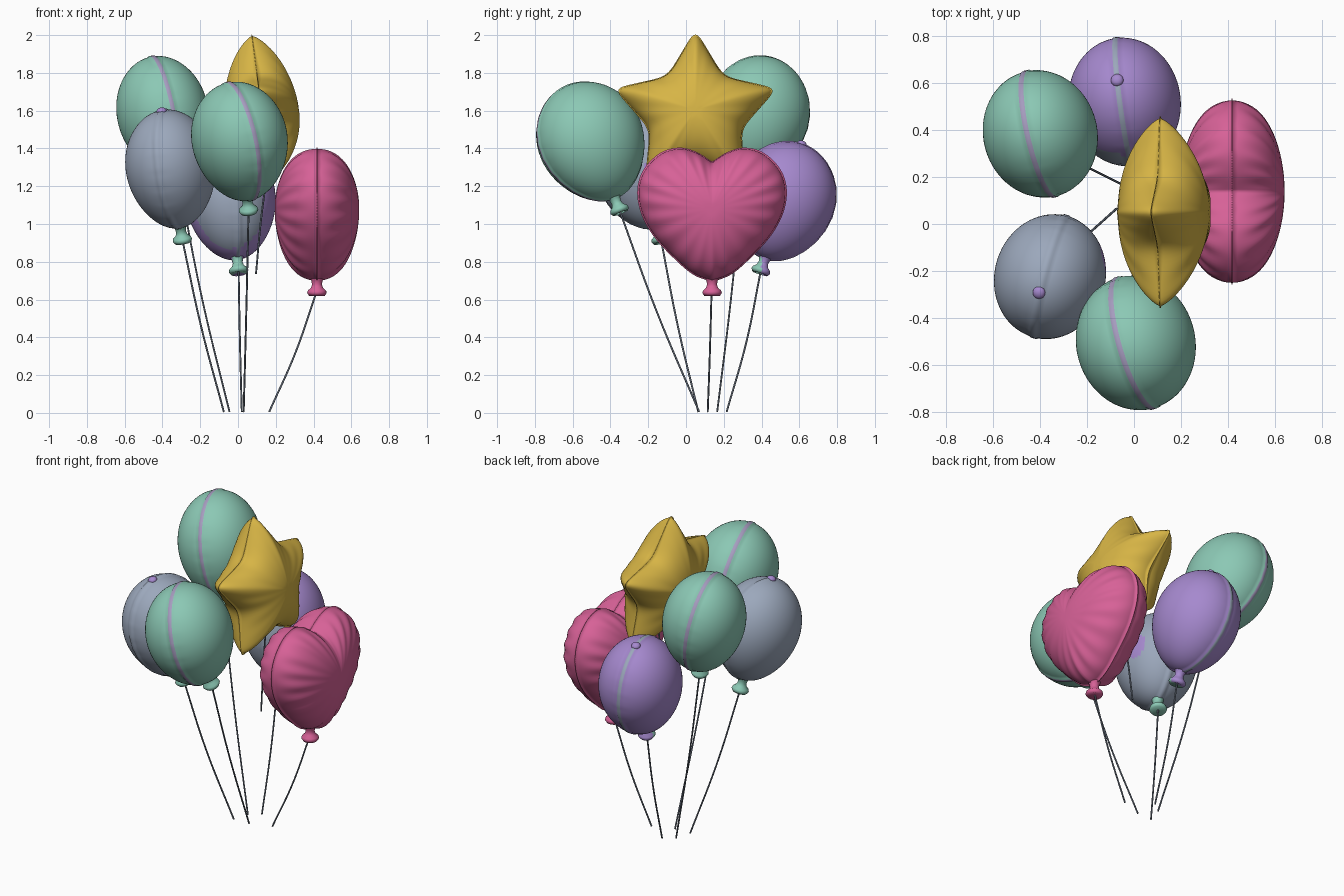
import bpy, bmesh, math
from mathutils import Vector, Matrix

if "Cube" in bpy.data.objects:
    bpy.data.objects.remove(bpy.data.objects["Cube"])


def mat(name, rgb):
    m = bpy.data.materials.new(name)
    m.diffuse_color = (*rgb, 1)
    m.use_nodes = True
    m.node_tree.nodes["Principled BSDF"].inputs["Base Color"].default_value = m.diffuse_color
    return m


GREEN = mat("mint green", (0.26, 0.58, 0.46))
PURPLE = mat("violet", (0.38, 0.25, 0.62))
GRAY = mat("blue gray", (0.33, 0.39, 0.50))
GOLD = mat("gold", (0.68, 0.46, 0.06))
PINK = mat("pink", (0.68, 0.12, 0.31))
LILAC = mat("pale lilac", (0.38, 0.33, 0.52))
STRING = mat("slate string", (0.15, 0.18, 0.23))


def finish(name, bm, mats):
    bmesh.ops.recalc_face_normals(bm, faces=bm.faces)
    for f in bm.faces:
        f.smooth = True
    me = bpy.data.meshes.new(name)
    bm.to_mesh(me)
    bm.free()
    for m in mats:
        me.materials.append(m)
    ob = bpy.data.objects.new(name, me)
    bpy.context.collection.objects.link(ob)
    return ob


def skin(bm, rings, start=None, end=None):
    """Join closed rings of points into a surface, with optional end points."""
    vr = [[bm.verts.new(p) for p in r] for r in rings]
    n = len(vr[0])
    for a, b in zip(vr, vr[1:]):
        for i in range(n):
            j = (i + 1) % n
            bm.faces.new((a[i], a[j], b[j], b[i]))
    for pole, ring in ((start, vr[0]), (end, vr[-1])):
        if pole is not None:
            v = bm.verts.new(pole)
            for i in range(n):
                bm.faces.new((v, ring[i], ring[(i + 1) % n]))


def frame(origin, v, w):
    """Matrix with z along w and y as near to v as possible."""
    w = Vector(w).normalized()
    v = Vector(v)
    v = (v - w * v.dot(w)).normalized()
    m = Matrix((v.cross(w), v, w)).transposed().to_4x4()
    m.translation = origin
    return m


KNOT = [(0.045, 0.05), (0.03, 0.02), (0.026, 0.0), (0.032, -0.018), (0.048, -0.032),
        (0.052, -0.045), (0.042, -0.06)]


def knot(name, m, z, mats, split=False):
    bm = bmesh.new()
    rings = [[m @ Vector((r * math.cos(t * math.pi / 12), r * math.sin(t * math.pi / 12), z + h))
              for t in range(24)] for r, h in KNOT]
    skin(bm, rings, end=m @ Vector((0, 0, z - 0.05)))
    if split:                       # front half in the second colour
        for f in bm.faces:
            c = f.calc_center_median() - m @ Vector((0, 0, z))
            f.material_index = int(c.y < -0.008)
    finish(name, bm, mats)


def string(name, pts):
    cu = bpy.data.curves.new(name, 'CURVE')
    cu.dimensions = '3D'
    cu.bevel_depth = 0.005
    cu.bevel_resolution = 2
    cu.use_fill_caps = True
    sp = cu.splines.new('BEZIER')
    sp.bezier_points.add(len(pts) - 1)
    for b, p in zip(sp.bezier_points, pts):
        b.co = p
        b.handle_left_type = b.handle_right_type = 'AUTO'
    cu.materials.append(STRING)
    ob = bpy.data.objects.new(name, cu)
    bpy.context.collection.objects.link(ob)


def hang(name, top, foot, bow=0.015):
    top, foot = Vector(top), Vector(foot)
    out = Vector((top.x - foot.x, top.y - foot.y, 0)).normalized()
    string(name, [top, (top + foot) / 2 + out * bow, foot])


def round_balloon(name, centre, knot_pos, seam_dir, size, body, seam, knot_mats, foot,
                  patch=None, dot=None):
    c, k = Vector(centre), Vector(knot_pos)
    m = frame(c, seam_dir, c - k)
    a, b, h = size
    # rings run from side to side so the thin seam is one band of faces
    lats = [-90 + 90 * i / 22 for i in range(1, 22)] + [-2.6, 2.6] + [90 * i / 22 for i in range(1, 22)]

    def point(lat, t):
        cl = math.cos(math.radians(lat))
        s = cl * math.sin(t)
        taper = 1 + 0.07 * s - 0.05 * s * s
        puff = 1.015 if abs(lat) < 2.7 else 1
        pucker = 1 + 0.006 * math.cos(26 * t) * math.exp(-(lat / 14) ** 2)
        return m @ Vector((a * math.sin(math.radians(lat)) * taper,
                           b * cl * math.cos(t) * taper * puff * pucker, h * s * puff))
    bm = bmesh.new()
    rings = [[point(l, 2 * math.pi * i / 72) for i in range(72)] for l in lats]
    skin(bm, rings, m @ Vector((-a, 0, 0)), m @ Vector((a, 0, 0)))
    inv = m.inverted()
    for f in bm.faces:
        p = f.calc_center_median()
        if abs((inv @ p).x) < 0.008:
            f.material_index = 1
        elif patch and (p - c).normalized().dot(Vector(patch[0]).normalized()) > math.cos(math.radians(patch[1])):
            f.material_index = 2
    finish(name, bm, [body, seam, patch[2] if patch else body])
    knot(name + "_knot", m, -h - 0.025, knot_mats, len(knot_mats) > 1)
    if dot:                         # small valve button on the crown
        bm = bmesh.new()
        bmesh.ops.create_uvsphere(bm, u_segments=20, v_segments=12, radius=0.027,
                                  matrix=m @ Matrix.Translation((0, 0, h)) @ Matrix.Diagonal((1, 1, 0.7, 1)))
        finish(name + "_button", bm, [dot])
    hang(name + "_string", m @ Vector((0, 0, -h - 0.07)), foot)


round_balloon("front_green_balloon", (0.01, -0.5, 1.435), (0.055, -0.355, 1.08), (0.17, -0.56, 0),
              (0.25, 0.285, 0.325), GREEN, LILAC, [GREEN], (0.03, 0.07, 0.005))
round_balloon("back_green_balloon", (-0.395, 0.38, 1.57), (-0.31, 0.30, 1.21), (-0.12, 0.55, 0),
              (0.24, 0.27, 0.325), GREEN, LILAC, [GREEN], (-0.045, 0.165, 0.005))
round_balloon("gray_balloon", (-0.355, -0.22, 1.29), (-0.30, -0.14, 0.95), (-0.14, -0.54, 0),
              (0.235, 0.265, 0.32), GRAY, GRAY, [GREEN], (-0.075, 0.065, 0.005),
              ((0.95, 0.3, 0), 18, PURPLE), PURPLE)
round_balloon("purple_balloon", (-0.038, 0.515, 1.12), (0.0, 0.405, 0.78), (-0.07, 0.55, 0),
              (0.238, 0.27, 0.32), PURPLE, GRAY, [PURPLE, GREEN], (0.02, 0.215, 0.005),
              ((-0.08, -1, -0.15), 46, GRAY), PURPLE)


def foil(name, outline, m, thick, power, ripple, colour):
    """Two inflated panels joined along a flat outline (local y, z)."""
    n, steps = len(outline), 18
    bm = bmesh.new()

    def ring(s, side):
        pts = []
        for i, (y, z) in enumerate(outline):
            hgt = thick * max(0, 1 - s * s) ** power(i)
            hgt *= 1 + ripple * s ** 4 * math.cos(i / n * 2 * math.pi * 22)
            pts.append(m @ Vector((side * (hgt + 0.002), y * s, z * s)))
        return pts
    ss = [math.sin(math.pi / 2 * j / steps) for j in range(1, steps + 1)]
    rim = [[m @ Vector((d, y * 1.02, z * 1.02)) for y, z in outline] for d in (-0.002, 0.002)]
    rings = [ring(s, -1) for s in ss] + rim + [ring(s, 1) for s in reversed(ss)]
    skin(bm, rings, m @ Vector((-thick, 0, 0)), m @ Vector((thick, 0, 0)))
    return finish(name, bm, [colour])


# gold star balloon
corners = []
for i in range(10):
    r, t = (0.45, 0.25)[i % 2], math.pi / 2 + i * math.pi / 5
    corners.append(Vector((r * math.cos(t), r * math.sin(t))))
star = [corners[i].lerp(corners[(i + 1) % 10], j / 14) for i in range(10) for j in range(14)]
for _ in range(8):
    star = [(star[i - 1] + star[i] * 2 + star[(i + 1) % 140]) / 4 for i in range(140)]
grow = 0.42 / max(p.length for p in star)
star = [p * grow for p in star]
star_power = lambda i: 0.6 + 0.15 * math.cos(i / 140 * 10 * math.pi)
sm = frame((0.128, 0.05, 1.578), (0, 1, 0), (-0.13, 0, 1))
foil("star_balloon", star, sm, 0.195, star_power, 0.03, GOLD)
string("star_string", [(0.165, 0.05, 1.33), (0.125, 0.08, 1.05), (0.095, 0.10, 0.735)])

# pink heart balloon
half = [Vector(p) for p in [(0, .245), (.08, .295), (.17, .318), (.27, .29), (.355, .205), (.388, .10),
                            (.37, -.02), (.305, -.14), (.2, -.255), (.1, -.34), (0, -.38)]]


def smooth_path(p, n):
    q = [p[0] * 2 - p[1]] + p + [p[-1] * 2 - p[-2]]
    out = []
    for i in range(1, len(q) - 2):
        for j in range(n):
            t = j / n
            a, b, c, d = q[i - 1:i + 3]
            out.append(0.5 * (2 * b + (c - a) * t + (2 * a - 5 * b + 4 * c - d) * t * t
                              + (3 * b - a - 3 * c + d) * t ** 3))
    return out + [p[-1]]


side = smooth_path(half, 8)
heart = side + [Vector((-p.x, p.y)) for p in reversed(side[1:-1])]
hm = frame((0.418, 0.138, 1.08), (0, 1, 0), (0, 0, 1))
foil("heart_balloon", heart, hm, 0.222, lambda i: 0.48, 0.08, PINK)
knot("heart_knot", hm, -0.40, [PINK])
hang("heart_string", (0.412, 0.135, 0.63), (0.165, 0.115, 0.005))
